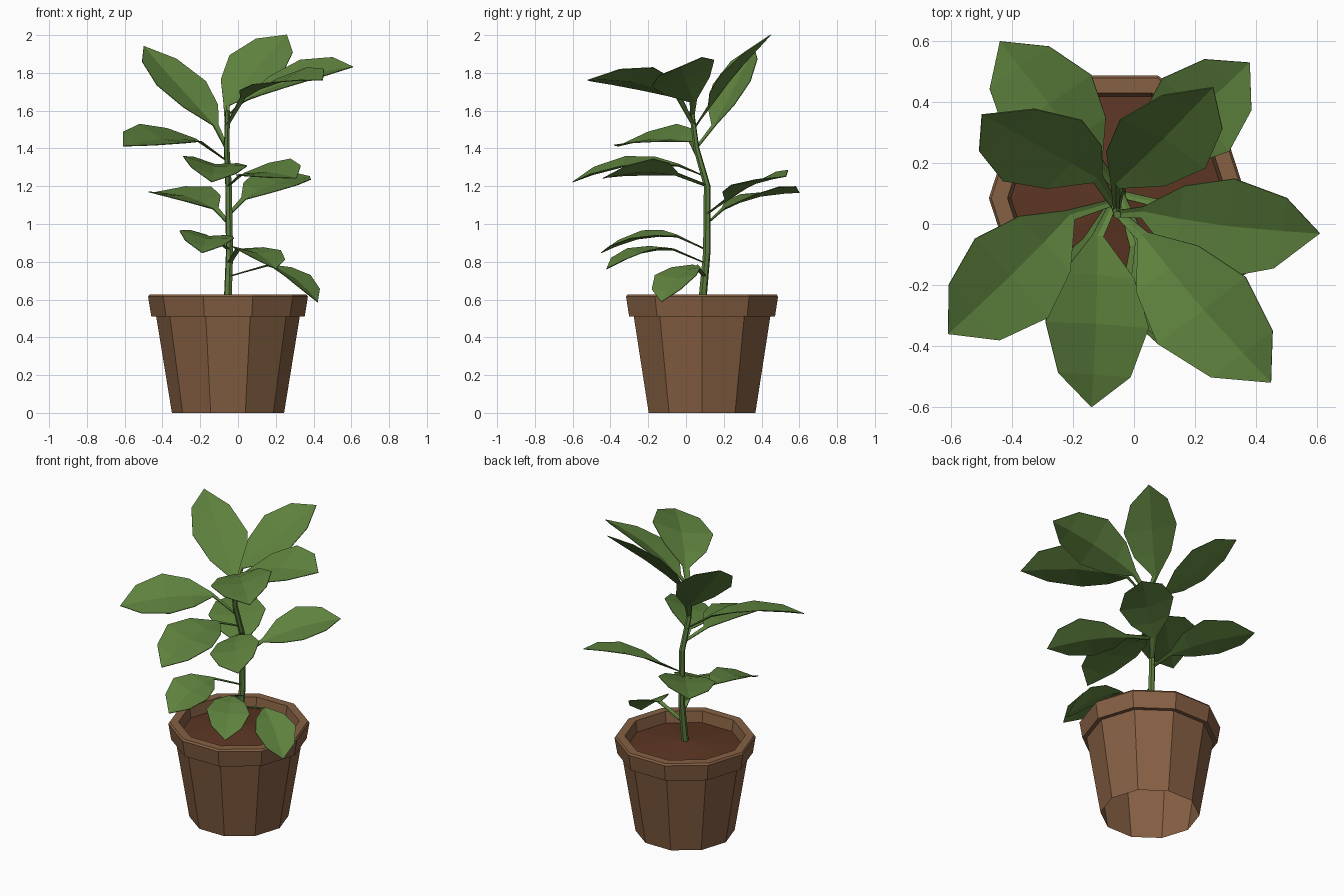
import bpy, bmesh, math
from mathutils import Vector as V

if "Cube" in bpy.data.objects:
    bpy.data.objects.remove(bpy.data.objects["Cube"])


def material(name, rgb):
    m = bpy.data.materials.new(name)
    m.diffuse_color = (*rgb, 1)
    m.use_nodes = True
    m.node_tree.nodes["Principled BSDF"].inputs["Base Color"].default_value = m.diffuse_color
    return m


CLAY = material("clay brown", (0.24, 0.118, 0.057))
SOIL = material("soil brown", (0.105, 0.036, 0.016))
LEAF = material("leaf green", (0.115, 0.228, 0.049))
STEM = material("stem green", (0.11, 0.215, 0.05))


def finish(bm, name, mat, recalc=True):
    if recalc:
        bmesh.ops.recalc_face_normals(bm, faces=bm.faces[:])
    me = bpy.data.meshes.new(name)
    bm.to_mesh(me)
    bm.free()
    me.materials.append(mat)
    ob = bpy.data.objects.new(name, me)
    bpy.context.collection.objects.link(ob)
    return ob


CX, CY = -0.053, 0.085


def lathe(name, profile, mat, n=10):
    """Spin (radius, z) points; radius 0 closes an end."""
    bm = bmesh.new()
    rings = []
    for r, z in profile:
        k = 1 if r == 0 else n
        rings.append([bm.verts.new((CX + r * math.cos(2 * math.pi * i / n),
                                    CY + r * math.sin(2 * math.pi * i / n), z)) for i in range(k)])
    for a, b in zip(rings, rings[1:]):
        for i in range(n):
            j = (i + 1) % n
            q = [a[i % len(a)], a[j % len(a)], b[j % len(b)], b[i % len(b)]]
            bm.faces.new(list(dict.fromkeys(q)))
    return finish(bm, name, mat)


def tube(name, points, radii, mat, n=6):
    """Sweep a polygon along a path."""
    bm = bmesh.new()
    rings = []
    for k, (p, r) in enumerate(zip(points, radii)):
        d = (points[min(k + 1, len(points) - 1)] - points[max(k - 1, 0)]).normalized()
        u = d.cross(V((0.3, 0.9, 0.1))).normalized()
        w = d.cross(u)
        rings.append([bm.verts.new(p + r * (u * math.cos(2 * math.pi * i / n) + w * math.sin(2 * math.pi * i / n)))
                      for i in range(n)])
    for a, b in zip(rings, rings[1:]):
        for i in range(n):
            j = (i + 1) % n
            bm.faces.new((a[i], a[j], b[j], b[i]))
    bm.faces.new(rings[0])
    bm.faces.new(rings[-1])
    return finish(bm, name, mat)


# Pot, open underneath, with overhanging rim, and the slightly mounded soil
lathe("pot", [(0.297, 0), (0.38, 0.51), (0.406, 0.51), (0.423, 0.615), (0.415, 0.627),
              (0.362, 0.627), (0.35, 0.55)], CLAY)
lathe("soil", [(0.353, 0.555), (0, 0.6)], SOIL)

# Main stem
PATH = [V(p) for p in ((-0.055, 0.085, 0.57), (-0.045, 0.11, 0.85), (-0.05, 0.112, 1.2),
                       (-0.06, 0.055, 1.4), (-0.055, 0.03, 1.6))]
tube("stem", PATH, (0.022, 0.02, 0.018, 0.016, 0.013), STEM)


def on_stem(z):
    for a, b in zip(PATH, PATH[1:]):
        if z <= b.z:
            return a.lerp(b, (z - a.z) / (b.z - a.z))
    return PATH[-1].copy()


def leaf(i, z, base, tip, side, arch):
    """Folded blade with a flat stalk running back to the stem."""
    base, tip, side = V(base), V(tip), V(side)
    axis = tip - base
    normal = axis.cross(side).normalized()
    half = side.length
    bm = bmesh.new()
    across = side.normalized() * 0.013
    start = on_stem(z)
    rows = [[bm.verts.new(start + across * k) for k in (-1, 0, 1)]]
    # position along midrib, share of full width
    for t, w in ((0, 0.12), (0.22, 0.7), (0.5, 1.0), (0.8, 0.7), (1, 0)):
        mid = base + axis * t + normal * arch * 4 * t * (1 - t)
        lift = normal * half * 0.13 * w
        if w == 0:
            rows.append([bm.verts.new(mid)])
        else:
            rows.append([bm.verts.new(mid - side * w + lift), bm.verts.new(mid - normal * half * 0.04),
                         bm.verts.new(mid + side * w + lift)])
    for a, b in zip(rows, rows[1:]):
        for k in (0, 1):
            q = [a[k], a[k + 1], b[min(k + 1, len(b) - 1)], b[min(k, len(b) - 1)]]
            bm.faces.new(list(dict.fromkeys(q)))
    ob = finish(bm, f"leaf_{i}", LEAF, recalc=False)
    mod = ob.modifiers.new("thickness", "SOLIDIFY")
    mod.thickness = 0.004


# stalk height, leaf base, tip, half-width vector, arch
LEAVES = [
    (1.40, (-0.12, 0.15, 1.52), (-0.50, 0.36, 1.94), (-0.13, -0.10, -0.01), 0.0),
    (1.50, (-0.06, 0.13, 1.63), (0.26, 0.45, 2.00), (-0.14, 0.08, 0.05), 0.015),
    (1.57, (0.03, 0.04, 1.65), (0.61, -0.03, 1.83), (0.03, 0.165, 0.07), 0.04),
    (1.52, (0.03, -0.04, 1.67), (0.45, -0.52, 1.76), (0.145, 0.11, 0.045), 0.045),
    (1.00, (-0.12, 0.20, 1.08), (-0.44, 0.60, 1.165), (-0.14, -0.10, -0.02), 0.03),
    (1.05, (0.03, 0.22, 1.13), (0.38, 0.53, 1.25), (-0.11, 0.12, 0.035), 0.03),
    (1.25, (-0.12, -0.04, 1.31), (-0.14, -0.60, 1.22), (0.17, -0.01, -0.025), 0.045),
    (1.33, (-0.21, 0.03, 1.44), (-0.61, -0.36, 1.41), (0.12, -0.13, -0.05), 0.03),
    (1.20, (0.02, -0.05, 1.26), (0.31, -0.44, 1.24), (0.125, 0.08, 0.045), 0.03),
    (0.86, (-0.15, -0.05, 0.935), (-0.19, -0.45, 0.845), (0.145, -0.03, -0.02), 0.035),
    (0.79, (0.0, -0.07, 0.865), (0.20, -0.42, 0.76), (0.12, 0.055, -0.005), 0.035),
    (0.72, (0.16, 0.05, 0.78), (0.42, -0.13, 0.585), (0.07, 0.11, 0.0), 0.035),
]
for i, args in enumerate(LEAVES, 1):
    leaf(i, *args)
